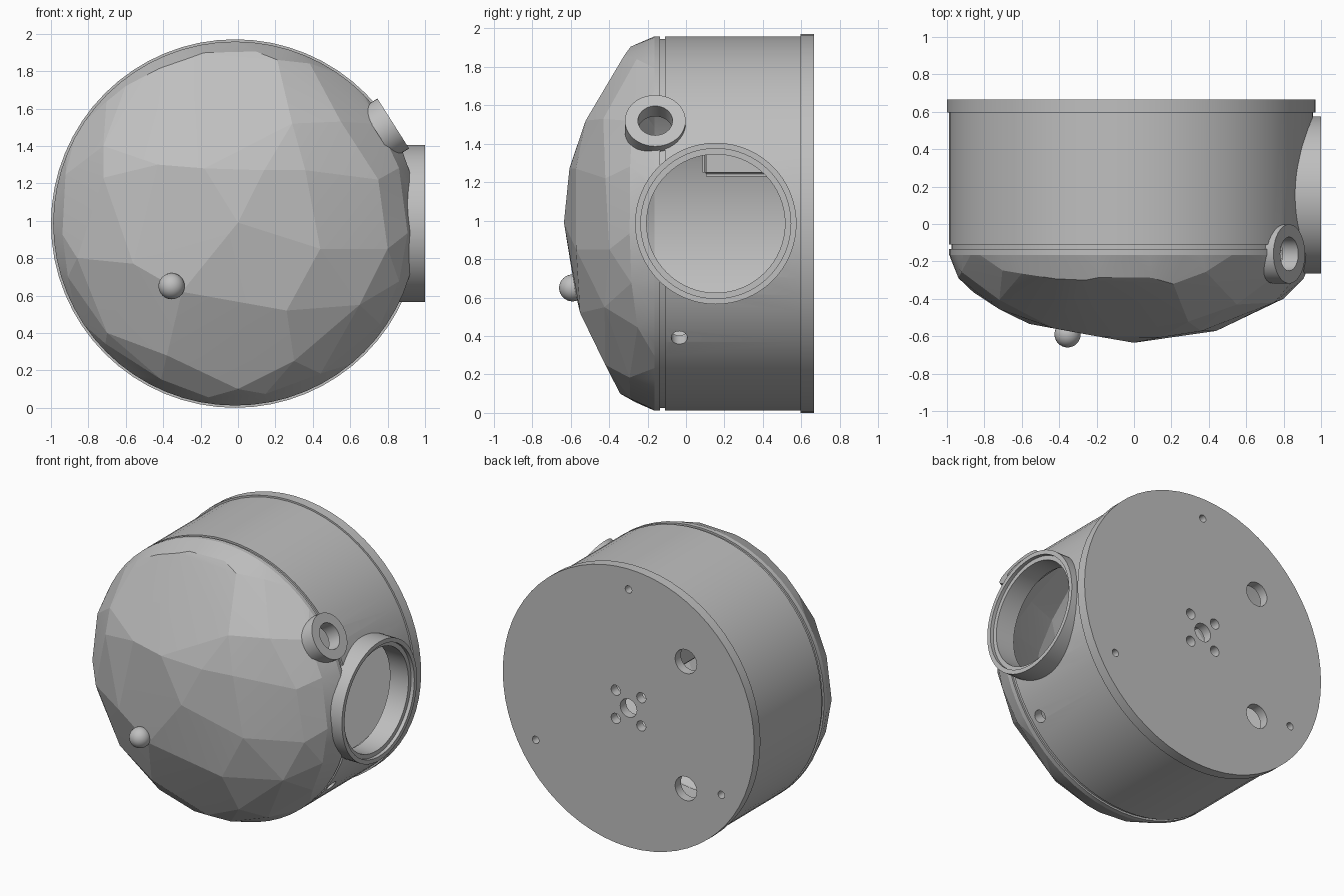
import bpy, bmesh, math, random
from mathutils import Vector, Matrix

random.seed(4)
if "Cube" in bpy.data.objects:
    bpy.data.objects.remove(bpy.data.objects["Cube"], do_unlink=True)

grey = bpy.data.materials.new("plain_grey")
grey.use_nodes = True
grey.diffuse_color = (0.52, 0.52, 0.52, 1)
grey.node_tree.nodes["Principled BSDF"].inputs["Base Color"].default_value = grey.diffuse_color

CENTRE = Vector((-0.015, 0, 0.985))
BACK = Vector((0, 1, 0))
RADIUS = 0.973
SEAM = -0.135


def finish(name, bm, matrix=Matrix()):
    bmesh.ops.recalc_face_normals(bm, faces=bm.faces)
    bm.transform(matrix)
    mesh = bpy.data.meshes.new(name)
    bm.to_mesh(mesh)
    bm.free()
    mesh.materials.append(grey)
    ob = bpy.data.objects.new(name, mesh)
    bpy.context.collection.objects.link(ob)
    return ob


def lathe(name, profile, origin, axis, sides=64, loop=False):
    """Spin (radius, height) points about an axis; loop makes a tube."""
    bm = bmesh.new()
    rings = [[bm.verts.new((r * math.cos(a), r * math.sin(a), h))
              for a in (math.tau * i / sides for i in range(sides))]
             for r, h in profile]
    pairs = list(zip(rings, rings[1:]))
    if loop:
        pairs.append((rings[-1], rings[0]))
    else:
        bm.faces.new(rings[0])
        bm.faces.new(rings[-1])
    for low, high in pairs:
        for i in range(sides):
            j = (i + 1) % sides
            bm.faces.new((low[i], low[j], high[j], high[i]))
    turn = Vector(axis).to_track_quat('Z', 'Y').to_matrix().to_4x4()
    return finish(name, bm, Matrix.Translation(origin) @ turn)


def cut(target, cutter, keep=False):
    mod = target.modifiers.new("cut", 'BOOLEAN')
    mod.operation = 'DIFFERENCE'
    mod.solver = 'EXACT'
    mod.object = cutter
    bpy.context.view_layer.objects.active = target
    bpy.ops.object.modifier_apply(modifier=mod.name)
    if not keep:
        bpy.data.objects.remove(cutter, do_unlink=True)


def bore(target, radius, start, end, origin, axis, sides=32):
    cut(target, lathe("cutter", [(radius, start), (radius, end)], origin, axis, sides))


def smooth(ob, angle):
    bpy.ops.object.select_all(action='DESELECT')
    ob.select_set(True)
    bpy.context.view_layer.objects.active = ob
    bpy.ops.object.shade_smooth_by_angle(angle=math.radians(angle))


# Faceted dome: irregular points on an ellipsoid, wrapped in a hull
FACETS = [(0, .99), (.36, 1.27), (.29, 1.52), (.14, 1.27), (-.18, 1.28), (-.43, 1.3),
          (-.72, 1.4), (-.72, 1.23), (-.6, 1.72), (-.26, 1.87), (.21, 1.86), (.55, 1.53),
          (.75, 1.22), (.44, .85), (.26, .52), (-.3, .62), (.3, .25), (0, .1),
          (-.56, .77), (-.86, .8), (-.7, .4), (-.38, .28), (.65, .55), (.8, .85)]


def dome_hull(name, points, scale, base):
    bm = bmesh.new()
    for x, z in points:
        r = math.hypot(x, z) / RADIUS
        y = -0.5 * math.sqrt(max(0, 1 - r * r))
        bm.verts.new((x * scale, SEAM + y * scale, z * scale))
    for i in range(64):
        a = math.tau * i / 64
        for y in (base, SEAM - 0.03):
            r = RADIUS * scale
            bm.verts.new((r * math.cos(a), y, r * math.sin(a)))
    hull = bmesh.ops.convex_hull(bm, input=bm.verts)
    spare = {v for v in hull["geom_interior"] if isinstance(v, bmesh.types.BMVert)}
    bmesh.ops.delete(bm, geom=list(spare), context='VERTS')
    bmesh.ops.dissolve_limit(bm, angle_limit=0.005, verts=bm.verts, edges=bm.edges)
    return finish(name, bm, Matrix.Translation(CENTRE))


points = [(x - CENTRE.x, z - CENTRE.z) for x, z in FACETS]
for i in range(18):
    a = math.tau * (i + random.uniform(-0.3, 0.3)) / 18
    r = random.uniform(0.92, 0.95)
    points.append((r * math.cos(a), r * math.sin(a)))
dome = dome_hull("front_dome", points, 1, SEAM)
cut(dome, dome_hull("dome_cavity", points, 0.93, SEAM + 0.1))

# Drum housing with rear flange and a narrow seam groove
housing = lathe("drum_housing",
                [(0.96, SEAM - 0.01), (0.96, -0.11), (RADIUS, -0.11), (RADIUS, 0.595),
                 (0.985, 0.595), (0.985, 0.665)], CENTRE, BACK)
bore(housing, 0.9, -0.3, 0.6, CENTRE, BACK, 64)

# Rear plate holes: hub, four hub screws, two cable holes, three rim screws
holes = [(0, 0, 0.065)]
for sx in (-1, 1):
    holes += [(0.1 * sx, 0.1 * sz, 0.036) for sz in (-1, 1)]
    holes.append((-0.45, 0.45 * sx, 0.085))
for k in range(3):
    a = math.radians(90 + 120 * k)
    holes.append((0.84 * math.cos(a), 0.84 * math.sin(a), 0.026))
for x, z, r in holes:
    bore(housing, r, 0.5, 0.8, CENTRE + Vector((x, 0, z)), BACK, 24)

# Side port with stepped collar
PORT = Vector((0, 0.155, 0.985))
SIDE = Vector((1, 0, 0))
for part in (housing, dome):
    bore(part, 0.38, 0.5, 1.2, PORT, SIDE, 64)
collar = lathe("port_collar", [(0.42, 0.83), (0.42, 1), (0.39, 1), (0.39, 0.975),
                               (0.36, 0.975), (0.36, 0.83)], PORT, SIDE, 64, True)

# Small tilted ring straddling the seam
RING = Vector((CENTRE.x, -0.16, CENTRE.z))
TILT = Vector((0.845, 0, 0.535))
for part in (housing, dome):
    bore(part, 0.1, 0.7, 1.2, RING, TILT)
ring = lathe("small_ring", [(0.158, 0.9), (0.158, 1), (0.09, 1), (0.09, 0.9)],
             RING, TILT, 40, True)

# Small drain hole low on the side
bore(housing, 0.042, 0.7, 1.2, Vector((CENTRE.x, -0.035, CENTRE.z)), (0.79, 0, -0.61))

# Block inside the drum, fixed to the rear plate
bm = bmesh.new()
bmesh.ops.create_cube(bm, size=1)
bm.transform(Matrix.Diagonal((0.5, 0.52, 0.36, 1)))
bmesh.ops.bevel(bm, geom=bm.edges[:], offset=0.02, segments=3, affect='EDGES')
finish("inner_block", bm, Matrix.Translation((0, 0.345, 1.41)))

# Round bead on the dome
bm = bmesh.new()
bmesh.ops.create_uvsphere(bm, u_segments=32, v_segments=16, radius=0.07)
bead = finish("dome_bead", bm, Matrix.Translation((-0.355, -0.59, 0.65)))

for ob in (housing, collar, ring, bead):
    smooth(ob, 25)
smooth(dome, 7)
